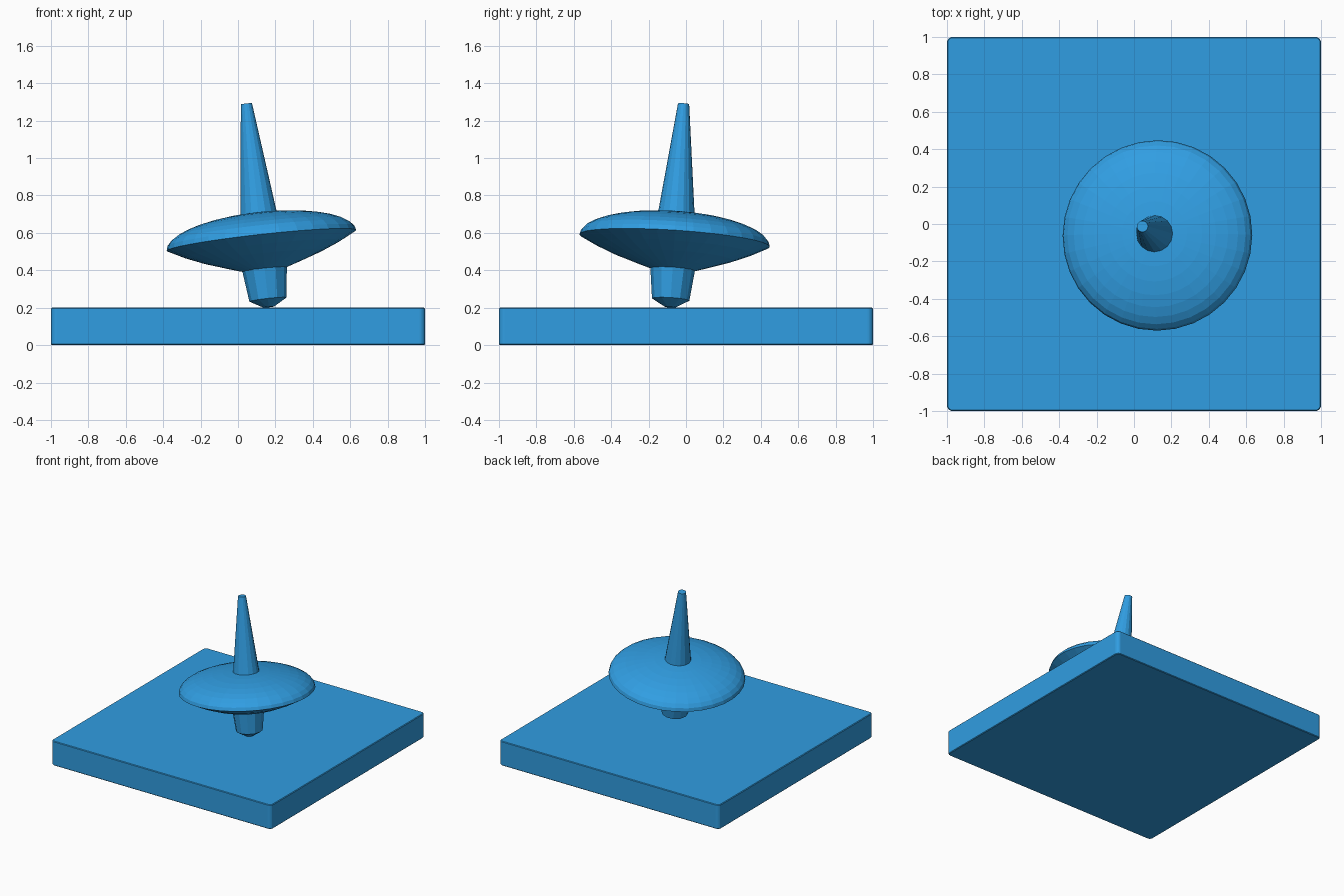
import bpy, bmesh, math
from mathutils import Vector

if "Cube" in bpy.data.objects:
    bpy.data.objects.remove(bpy.data.objects["Cube"])

blue = bpy.data.materials.new("sky blue")
blue.diffuse_color = (0.03, 0.34, 0.76, 1)
blue.use_nodes = True
blue.node_tree.nodes["Principled BSDF"].inputs["Base Color"].default_value = blue.diffuse_color

TIP = Vector((0.165, -0.085, 0.199))
AXIS = Vector((-0.11, 0.066, 1.0)).normalized()
TILT = Vector((0, 0, 1)).rotation_difference(AXIS)


def finish(bm, name):
    bmesh.ops.recalc_face_normals(bm, faces=bm.faces)
    me = bpy.data.meshes.new(name)
    bm.to_mesh(me)
    bm.free()
    me.materials.append(blue)
    ob = bpy.data.objects.new(name, me)
    bpy.context.collection.objects.link(ob)
    return ob


def lathe(name, profile, sides):
    """Revolve (radius, height) pairs about the leaning axis, with capped ends."""
    bm = bmesh.new()
    rings = []
    for r, h in profile:
        rings.append([bm.verts.new(TIP + TILT @ Vector(
            (r * math.cos(2 * math.pi * i / sides), r * math.sin(2 * math.pi * i / sides), h)))
            for i in range(sides)])
    for a, b in zip(rings, rings[1:]):
        for i in range(sides):
            j = (i + 1) % sides
            bm.faces.new((a[i], a[j], b[j], b[i]))
    bm.faces.new(rings[0][::-1])
    bm.faces.new(rings[-1])
    return finish(bm, name)


# square base with rounded upright corners and finely softened edges
bm = bmesh.new()
bmesh.ops.create_cube(bm, size=2)
for v in bm.verts:
    v.co.z = 0.1 + 0.1 * v.co.z
upright = [e for e in bm.edges if abs(e.verts[0].co.z - e.verts[1].co.z) > 0.1]
bmesh.ops.bevel(bm, geom=upright, offset=0.03, segments=4, profile=0.5, affect='EDGES')
flat = [e for e in bm.edges if abs(e.verts[0].co.z - e.verts[1].co.z) < 0.01]
bmesh.ops.bevel(bm, geom=flat, offset=0.005, segments=1, affect='EDGES')
finish(bm, "base_plate")

# domed disc: shallow cone below, half ellipse above
dome = [(0.51 * math.cos(t), 0.363 + 0.15 * math.sin(t))
        for t in (math.radians(a) for a in range(0, 86, 10))]
lathe("disc", [(0.11, 0.205), (0.2, 0.234), (0.32, 0.275), (0.42, 0.317)] + dome, 32)

# tapered handle above, blunt foot below
lathe("handle", [(0.1, 0.49), (0.03, 1.10)], 16)
lathe("foot", [(0.03, 0.005), (0.1, 0.045), (0.122, 0.23)], 12)
